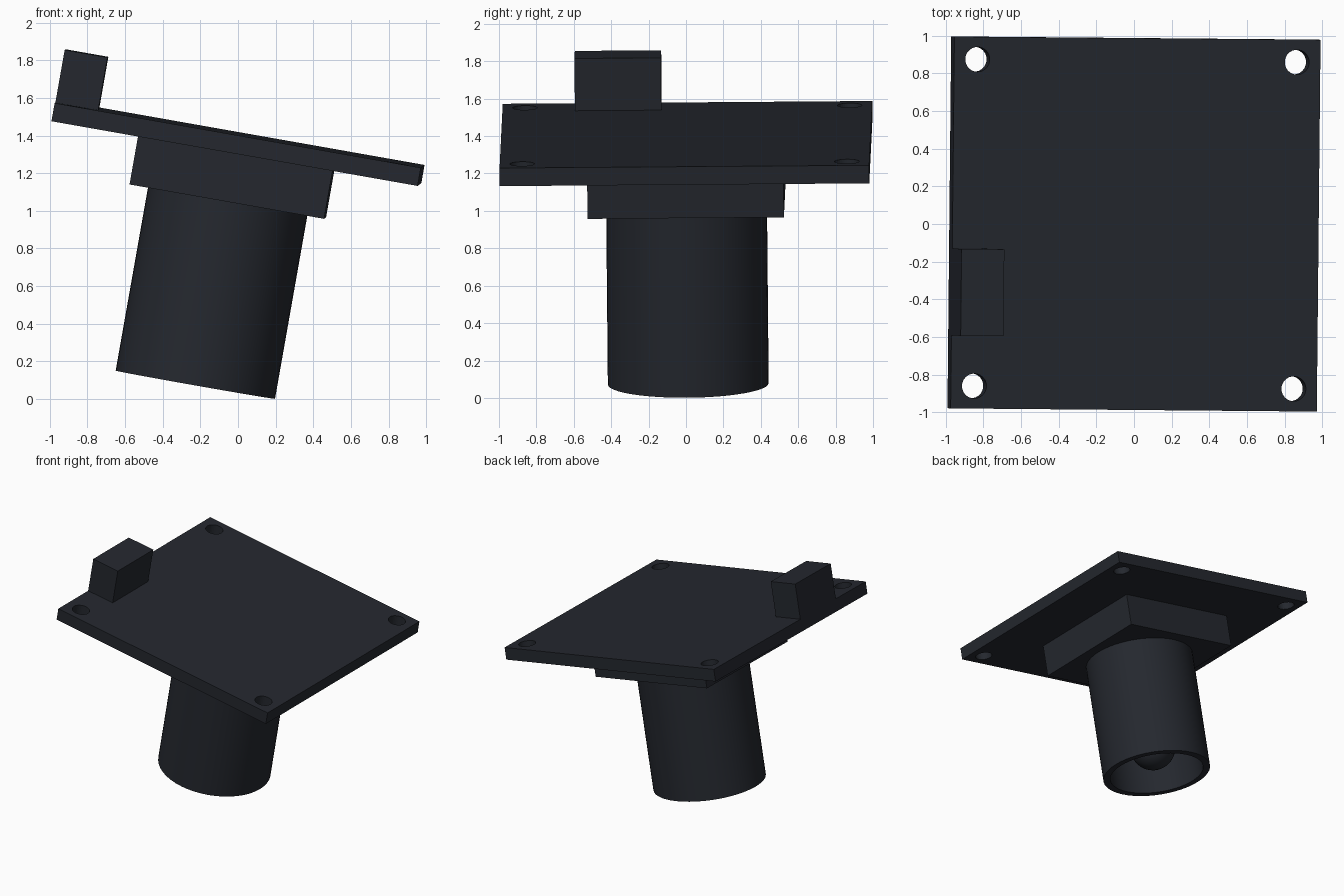
import bpy, bmesh
from math import cos, sin, pi, radians
from mathutils import Vector, Matrix

if "Cube" in bpy.data.objects:
    bpy.data.objects.remove(bpy.data.objects["Cube"])

# Tilted frame shared by all parts, origin at the plate centre
y = Vector((0.0101, 1, 0.0076)).normalized()
x = Vector((0.985, -0.0101, -0.174))
x = (x - y * x.dot(y)).normalized()
z = x.cross(y)
FRAME = Matrix((x, y, z)).transposed().to_4x4()
FRAME.translation = (0, 0, 1.36)

black = bpy.data.materials.new("matte_black")
black.diffuse_color = (0.018, 0.021, 0.028, 1)
black.use_nodes = True
black.node_tree.nodes["Principled BSDF"].inputs["Base Color"].default_value = black.diffuse_color


def finish(name, bm, smooth=False):
    bmesh.ops.recalc_face_normals(bm, faces=bm.faces[:])
    me = bpy.data.meshes.new(name)
    bm.to_mesh(me)
    bm.free()
    ob = bpy.data.objects.new(name, me)
    bpy.context.collection.objects.link(ob)
    ob.matrix_world = FRAME
    me.materials.append(black)
    if smooth:
        bpy.ops.object.select_all(action='DESELECT')
        ob.select_set(True)
        bpy.context.view_layer.objects.active = ob
        bpy.ops.object.shade_smooth_by_angle(angle=radians(30))
    return ob


def box(name, lo, hi):
    lo, hi = Vector(lo), Vector(hi)
    bm = bmesh.new()
    bmesh.ops.create_cube(bm, size=1, matrix=Matrix.Translation((lo + hi) / 2)
                          @ Matrix.Diagonal((hi - lo).to_4d()))
    return finish(name, bm)


def loop(bm, pts):
    vs = [bm.verts.new(p) for p in pts]
    return [bm.edges.new((vs[i - 1], vs[i])) for i in range(len(vs))]


# Square plate with four screw holes
H, T = 0.988, 0.049
bm = bmesh.new()
edges = loop(bm, [(-H, -H, -T), (H, -H, -T), (H, H, -T), (-H, H, -T)])
for sx in (-1, 1):
    for sy in (-1, 1):
        edges += loop(bm, [(sx * 0.862 + 0.066 * cos(a), sy * 0.868 + 0.066 * sin(a), -T)
                           for a in (2 * pi * i / 32 for i in range(32))])
bmesh.ops.triangle_fill(bm, use_beauty=True, edges=edges)
ext = bmesh.ops.extrude_face_region(bm, geom=bm.faces[:], use_keep_orig=True)
bmesh.ops.translate(bm, vec=(0, 0, 2 * T),
                    verts=[g for g in ext['geom'] if isinstance(g, bmesh.types.BMVert)])
finish("mounting_plate", bm)

# Square holder below the plate and connector block above it
box("lens_holder", (-0.525, -0.525, -0.312), (0.525, 0.525, -T))
box("connector_block", (-H, -0.60, T), (-0.757, -0.138, 0.333))

# Hollow barrel, lathed from its profile
bm = bmesh.new()
profile = [(0, -0.312), (0.43, -0.312), (0.43, -1.304), (0.375, -1.304), (0.375, -0.90), (0, -0.90)]
vs = [bm.verts.new((r, 0, h)) for r, h in profile]
es = [bm.edges.new(p) for p in zip(vs, vs[1:])]
bmesh.ops.spin(bm, geom=vs + es, cent=(0, 0, 0), axis=(0, 0, 1), angle=2 * pi, steps=48)
bmesh.ops.remove_doubles(bm, verts=bm.verts[:], dist=1e-4)
finish("lens_barrel", bm, True)

# Glass ball inside the barrel mouth
bm = bmesh.new()
bmesh.ops.create_uvsphere(bm, u_segments=32, v_segments=16, radius=0.18,
                          matrix=Matrix.Translation((0, 0, -1.08)))
finish("lens", bm, True)
